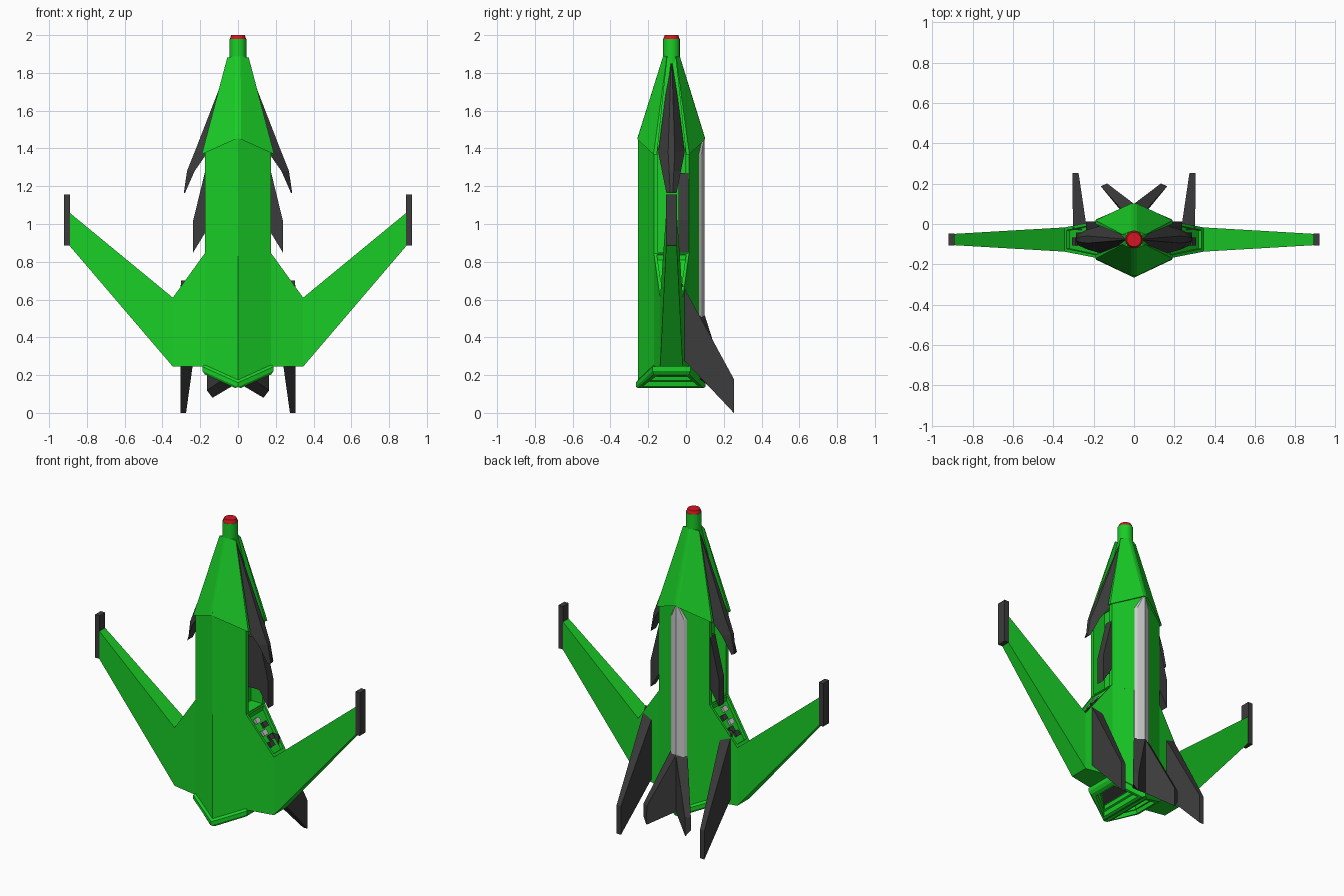
import bpy, bmesh, math
from mathutils import Vector

if "Cube" in bpy.data.objects:
    bpy.data.objects.remove(bpy.data.objects["Cube"])

C = -0.077  # depth of the ship's centre plane


def material(name, rgb):
    m = bpy.data.materials.new(name)
    m.diffuse_color = (*rgb, 1)
    m.use_nodes = True
    m.node_tree.nodes["Principled BSDF"].inputs["Base Color"].default_value = m.diffuse_color
    return m


GREEN = material("green", (0.01, 0.62, 0.02))
DARK = material("charcoal", (0.045, 0.045, 0.047))
RED = material("red", (0.65, 0.008, 0.015))


def loft(name, rings, mat=None, pocket=None):
    """Skin a list of equal point rings on the right side and mirror to the left."""
    bm = bmesh.new()
    for side in (1, -1):
        vs = [[bm.verts.new((side * x, y, z)) for x, y, z in r] for r in rings]
        n = len(vs[0])
        for a, b in zip(vs, vs[1:]):
            for i in range(n):
                j = (i + 1) % n
                bm.faces.new((a[i], a[j], b[j], b[i]))
        bm.faces.new(vs[0])
        bm.faces.new(vs[-1])
    # join the halves across the middle
    inner = [f for f in bm.faces if all(abs(v.co.x) < 1e-5 for v in f.verts)]
    bmesh.ops.delete(bm, geom=inner, context='FACES')
    bmesh.ops.remove_doubles(bm, verts=bm.verts, dist=1e-5)
    bmesh.ops.recalc_face_normals(bm, faces=bm.faces)
    if pocket:
        top = [f for f in bm.faces if f.normal.z > 0.3]
        bmesh.ops.inset_individual(bm, faces=top, thickness=pocket[0])
        bmesh.ops.inset_individual(bm, faces=top, thickness=0.0001, depth=-pocket[1])
    me = bpy.data.meshes.new(name)
    bm.to_mesh(me)
    bm.free()
    ob = bpy.data.objects.new(name, me)
    bpy.context.collection.objects.link(ob)
    if mat:
        me.materials.append(mat)
    return ob


def cylinder(name, r1, r2, z0, z1, mat):
    bpy.ops.mesh.primitive_cone_add(vertices=16, radius1=r1, radius2=r2, depth=z1 - z0,
                                    location=(0, C, (z0 + z1) / 2))
    ob = bpy.context.object
    ob.name = name
    ob.data.materials.append(mat)
    bpy.ops.object.shade_smooth_by_angle(angle=math.radians(30))


def half_hull(grow, z, slope=0.0, x0=0.0):
    """Half of the hexagonal hull section, with the end sloping along x."""
    pts = [(x0, -0.177 - grow), (0.176 + grow, -0.093 - grow * 0.6),
           (0.176 + grow, 0.093 + grow * 0.6), (x0, 0.168 + grow)]
    return [(x, C + y, z + slope * x) for x, y in pts]


def grooved(z, slope, r, w, f, s, b, g, d):
    """Half section with a channel cut into its side."""
    pts = [(0, f), (r, f), (w, -s), (w, -s + g), (w - d, -s + g),
           (w - d, s - g), (w, s - g), (w, s), (r, b), (0, b)]
    return [(x, C + y, z - slope * x) for x, y in pts]


# Lower hull and the upper hull with open side slots
loft("lower_hull", [half_hull(0, 0.85), half_hull(0, 0.17, 0.45)], GREEN)
slot = (0.002, 0.176, -0.177, 0.093, 0.168, 0.022, 0.08)
loft("upper_hull", [grooved(0.83, 0, *slot), grooved(1.47, 0.45, *slot)], GREEN)

# Twin hollow exhausts on the sloping tail
loft("exhaust_rims", [half_hull(0, 0.175, 0.45), half_hull(0.012, 0.16, 0.45),
                      half_hull(0.012, 0.137, 0.45), half_hull(0, 0.125, 0.45, 0.015),
                      half_hull(-0.022, 0.125, 0.45, 0.03), half_hull(-0.03, 0.15, 0.45, 0.035),
                      half_hull(-0.045, 0.15, 0.45, 0.045), half_hull(-0.05, 0.172, 0.45, 0.05)],
     GREEN)
loft("exhaust_cores", [half_hull(-0.055, 0.168, 0.45, 0.055),
                       half_hull(-0.055, 0.18, 0.45, 0.055)], DARK)

# Tapered nose with channels for the side blades
loft("nose", [grooved(1.455, 0.45, 0.016, 0.192, -0.18, 0.095, 0.178, 0.018, 0.06),
              grooved(1.895, 0.25, 0.014, 0.057, -0.042, 0.025, 0.042, 0.003, 0.02)], GREEN)
cylinder("nose_tube", 0.045, 0.045, 1.84, 1.98, GREEN)
cylinder("nose_cap", 0.043, 0.036, 1.98, 2.0, RED)

# Long blades along the nose
loft("nose_blades", [[(xi, C - h, z), (xo, C - h * 0.25, z), (xo, C + h * 0.25, z), (xi, C + h, z)]
                     for z, xi, xo, h in ((1.85, 0.03, 0.048, 0.01), (1.38, 0.16, 0.23, 0.07),
                                          (1.28, 0.23, 0.27, 0.05), (1.163, 0.281, 0.287, 0.027))],
     DARK)

# Small fins standing in the side slots
side = [(0.09, 1.27), (0.176, 1.27), (0.237, 1.02), (0.237, 0.85), (0.176, 0.95), (0.09, 0.95)]
loft("slot_fins", [[(x, y, z) for x, z in side] for y in (-0.04, 0.012)], DARK)


# Wing roots with a recessed panel on the sloping shoulder
def wing_ring(x, h, z0, z1):
    return [(x, C - h, z0), (x, C + h, z0), (x, C + h, z1), (x, C - h, z1)]


loft("wing_roots", [wing_ring(0.172, 0.094, 0.245, 0.85), wing_ring(0.345, 0.06, 0.245, 0.61)],
     GREEN, pocket=(0.022, 0.02))
loft("wings", [wing_ring(0.345, 0.06, 0.245, 0.61), wing_ring(0.892, 0.028, 0.885, 1.06)], GREEN)
loft("wing_tips", [wing_ring(0.89, 0.029, 0.885, 1.155), wing_ring(0.921, 0.029, 0.885, 1.155)],
     DARK)

# Little blocks inside the shoulder recesses
along = Vector((0.173, 0, -0.24)).normalized()
normal = Vector((0.24, 0, 0.173)).normalized()
for i, (t, y, mat) in enumerate(((0.07, -0.02, None), (0.11, 0.02, DARK), (0.15, -0.015, None),
                                 (0.19, 0.015, DARK), (0.225, -0.01, DARK))):
    mid = Vector((0.172, C + y, 0.85)) + along * t
    rings = [[mid + normal * h + along * a + Vector((0, b, 0))
              for a, b in ((-0.016, -0.02), (0.016, -0.02), (0.016, 0.02), (-0.016, 0.02))]
             for h in (-0.03, -0.006)]
    loft(f"shoulder_block_{i + 1}", rings, mat)

# Swept tail fins behind the wing roots
loft("tail_fins", [[(x0, y, z0), (x1, y, z0), (x1, y, z1), (x0, y, z1)]
                   for y, x0, x1, z0, z1 in ((-0.03, 0.233, 0.303, 0.30, 0.70),
                                             (0.253, 0.275, 0.305, 0.0, 0.18))], DARK)

# Pair of short centre fins splayed at the end of the spine
loft("centre_fins", [[(0, 0.1, 0.515), (0.06, 0.07, 0.515), (0.06, 0.06, 0.19), (0, 0.1, 0.16)],
                     [(0.132, 0.2, 0.2), (0.165, 0.187, 0.2), (0.165, 0.187, 0.12),
                      (0.135, 0.2, 0.08)]], DARK)

# Grey spine plate, pointed towards the nose
loft("spine_plate", [[(0, 0.06, z), (0, y, z), (w * 0.8, y - 0.38 * w * 0.8, z), (w, 0.093 - 0.43 * w, z),
                      (w, 0.05, z)]
                     for z, w, y in ((0.50, 0.055, 0.099), (1.37, 0.055, 0.099), (1.45, 0.012, 0.098))])
